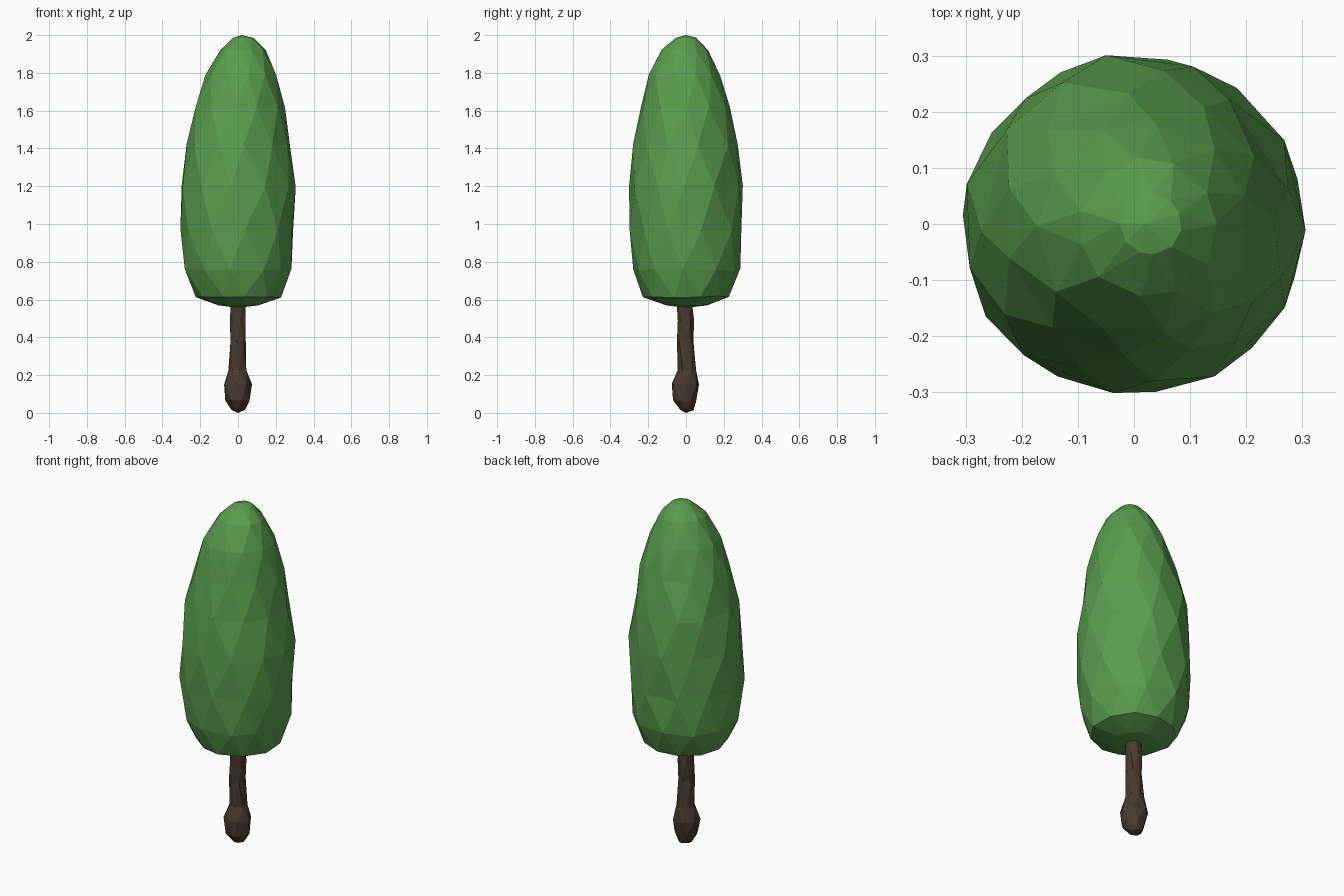
import bpy, bmesh, math, random

if "Cube" in bpy.data.objects:
    bpy.data.objects.remove(bpy.data.objects["Cube"])

random.seed(4)


def material(name, rgb):
    m = bpy.data.materials.new(name)
    m.diffuse_color = (*rgb, 1)
    m.use_nodes = True
    m.node_tree.nodes["Principled BSDF"].inputs["Base Color"].default_value = m.diffuse_color
    return m


def faceted_body(name, rings, sides, bottom, top, jitter, mat):
    """Staggered rings (z, radius, centre x, centre y) joined by flat triangles."""
    bm = bmesh.new()
    loops = []
    for i, (z, r, cx, cy) in enumerate(rings):
        loop = []
        for k in range(sides):
            a = 2 * math.pi * (k + 0.5 * (i % 2) + random.uniform(-.12, .12)) / sides
            rr = r * (1 + random.uniform(-jitter, jitter))
            zz = z + random.uniform(-jitter, jitter) * r
            loop.append(bm.verts.new((cx + rr * math.cos(a), cy + rr * math.sin(a), zz)))
        loops.append(loop)
    for i, (lo, hi) in enumerate(zip(loops, loops[1:])):
        for k in range(sides):
            n = (k + 1) % sides
            if i % 2 == 0:
                bm.faces.new((lo[k], lo[n], hi[k]))
                bm.faces.new((lo[n], hi[n], hi[k]))
            else:
                bm.faces.new((lo[k], hi[n], hi[k]))
                bm.faces.new((lo[k], lo[n], hi[n]))
    # close both ends with a fan
    for loop, tip in ((loops[0], bottom), (loops[-1], top)):
        v = bm.verts.new(tip)
        for k in range(sides):
            bm.faces.new((loop[k], loop[(k + 1) % sides], v))
    bmesh.ops.recalc_face_normals(bm, faces=bm.faces)
    me = bpy.data.meshes.new(name)
    bm.to_mesh(me)
    bm.free()
    me.materials.append(mat)
    ob = bpy.data.objects.new(name, me)
    bpy.context.collection.objects.link(ob)
    return ob


# Tall rounded crown
crown = [
    (0.57, 0.11, 0.00, 0.00),
    (0.615, 0.228, 0.005, 0.00),
    (0.76, 0.287, 0.00, 0.00),
    (0.97, 0.305, 0.00, 0.00),
    (1.20, 0.301, 0.00, 0.00),
    (1.42, 0.277, 0.00, 0.00),
    (1.62, 0.238, 0.01, -0.005),
    (1.79, 0.19, 0.02, -0.01),
    (1.92, 0.123, 0.025, -0.005),
    (1.985, 0.055, 0.03, 0.00),
]
faceted_body("crown", crown, 11, (0, 0, 0.556), (0.02, 0, 2.0), 0.022,
             material("leaf_green", (0.1, 0.34, 0.075)))

# Thin trunk with a swollen foot
trunk = [
    (0.015, 0.036, 0.00, 0.005),
    (0.065, 0.065, 0.00, -0.005),
    (0.15, 0.077, 0.00, -0.003),
    (0.225, 0.049, 0.00, 0.005),
    (0.38, 0.043, 0.00, -0.005),
    (0.49, 0.045, 0.00, 0.00),
    (0.60, 0.040, 0.00, -0.01),
]
faceted_body("trunk", trunk, 7, (0, 0, 0.0), (0, -0.01, 0.63), 0.05,
             material("bark_brown", (0.066, 0.043, 0.027)))
